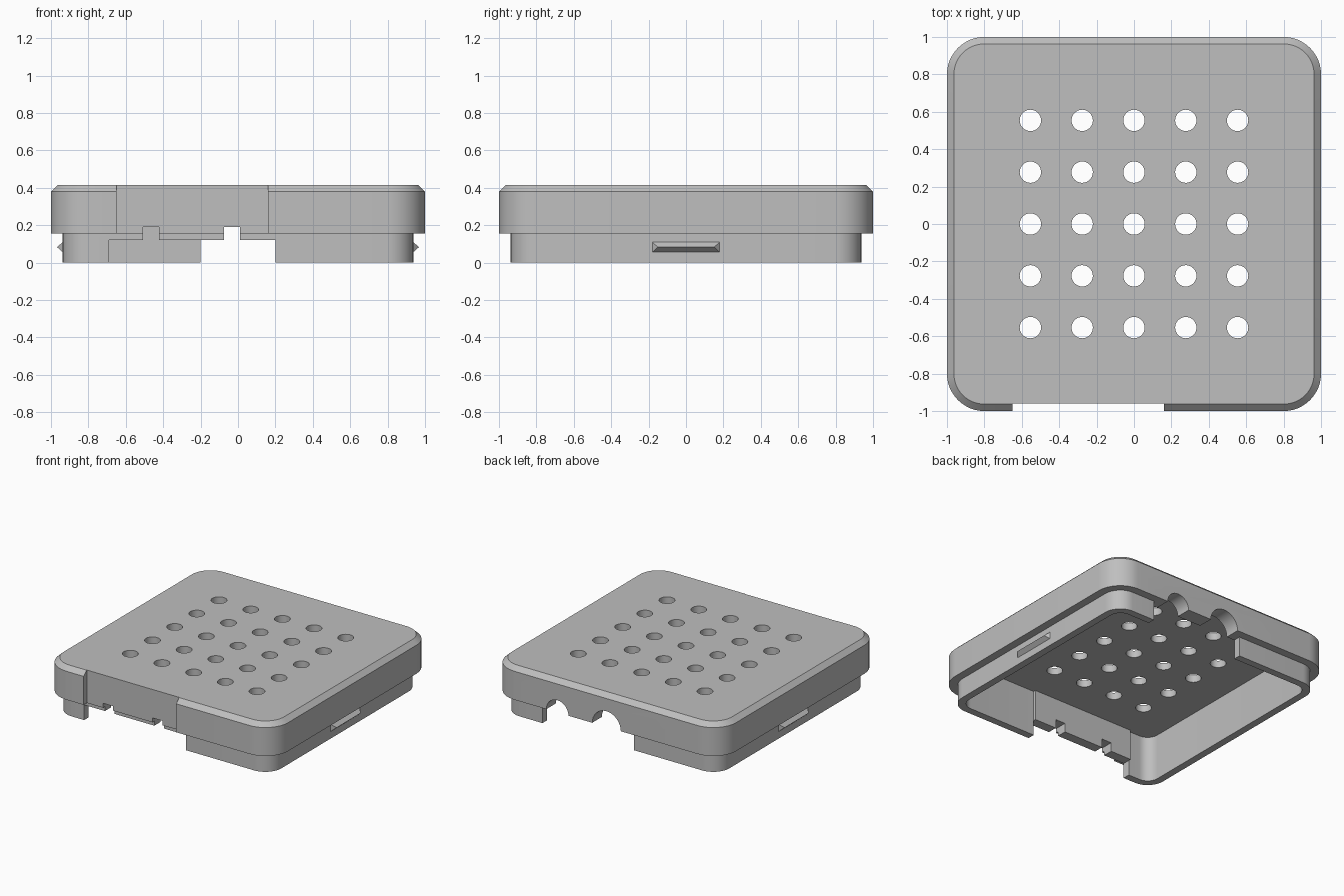
import bpy, bmesh, math
from mathutils import Vector

old = bpy.data.objects.get("Cube")
if old:
    bpy.data.objects.remove(old, do_unlink=True)

GREY = bpy.data.materials.new("plain_grey")
GREY.use_nodes = True
COLOUR = (0.52, 0.52, 0.52, 1)
GREY.diffuse_color = COLOUR
GREY.node_tree.nodes["Principled BSDF"].inputs["Base Color"].default_value = COLOUR


def finish(name, bm):
    bmesh.ops.recalc_face_normals(bm, faces=bm.faces)
    mesh = bpy.data.meshes.new(name)
    bm.to_mesh(mesh)
    bm.free()
    mesh.materials.append(GREY)
    obj = bpy.data.objects.new(name, mesh)
    bpy.context.collection.objects.link(obj)
    return obj


def rounded_square(half, radius, steps=12):
    """Corner-rounded square outline, counter-clockwise."""
    pts = []
    for corner in range(4):
        start = corner * math.pi / 2
        sx = 1 if corner in (0, 3) else -1
        sy = 1 if corner < 2 else -1
        for i in range(steps + 1):
            a = start + i / steps * math.pi / 2
            pts.append((sx * (half - radius) + radius * math.cos(a),
                        sy * (half - radius) + radius * math.sin(a)))
    return pts


def loft(name, sections):
    """Closed solid through rounded squares given as (half, radius, z)."""
    bm = bmesh.new()
    rings = [[bm.verts.new((x, y, z)) for x, y in rounded_square(h, r)]
             for h, r, z in sections]
    for low, high in zip(rings, rings[1:]):
        n = len(low)
        for i in range(n):
            j = (i + 1) % n
            bm.faces.new((low[i], low[j], high[j], high[i]))
    bm.faces.new(rings[0][::-1])
    bm.faces.new(rings[-1])
    return finish(name, bm)


def box(name, x0, x1, y0, y1, z0, z1):
    bm = bmesh.new()
    bmesh.ops.create_cube(bm, size=1)
    for v in bm.verts:
        v.co = Vector(((x0 + x1) / 2 + v.co.x * (x1 - x0),
                       (y0 + y1) / 2 + v.co.y * (y1 - y0),
                       (z0 + z1) / 2 + v.co.z * (z1 - z0)))
    return finish(name, bm)


def cylinder(name, radius, depth, location, along_y=False):
    bm = bmesh.new()
    bmesh.ops.create_cone(bm, cap_ends=True, segments=32, radius1=radius,
                          radius2=radius, depth=depth)
    for v in bm.verts:
        if along_y:
            v.co = Vector((v.co.x, v.co.z, v.co.y))
        v.co += Vector(location)
    return finish(name, bm)


def combine(target, tool, operation="DIFFERENCE"):
    mod = target.modifiers.new("shape", "BOOLEAN")
    mod.operation, mod.object, mod.solver = operation, tool, "EXACT"
    bpy.context.view_layer.objects.active = target
    bpy.ops.object.modifier_apply(modifier=mod.name)
    bpy.data.objects.remove(tool, do_unlink=True)


# Lid shell: plug-in lip, overhanging rim and chamfered top
LIP_TOP = 0.155
lid = loft("lid_shell", [(0.937, 0.14, 0), (0.937, 0.14, LIP_TOP),
                         (1, 0.2, LIP_TOP), (1, 0.2, 0.38), (0.963, 0.163, 0.415)])
combine(lid, loft("cavity", [(0.88, 0.09, -0.1), (0.88, 0.09, 0.36)]))

# Thickened front wall behind the recess
combine(lid, box("front_pad", -0.69, 0.2, -0.92, -0.86, 0.05, 0.39), "UNION")

# Front recess, port opening and two small notches
combine(lid, box("recess", -0.65, 0.16, -1.2, -0.96, -0.1, 0.6))
combine(lid, box("front_opening", -0.69, 0.2, -1.2, -0.8, -0.1, 0.12))
for x in (-0.465, -0.033):
    combine(lid, box("notch", x - 0.043, x + 0.043, -1.2, -0.8, -0.1, 0.19))

# Back opening with two cable arches
combine(lid, box("back_opening", -0.2, 0.6, 0.8, 1.2, -0.1, LIP_TOP))
for x, r in ((-0.005, 0.125), (0.425, 0.097)):
    combine(lid, cylinder("arch", r, 0.4, (x, 1, LIP_TOP), along_y=True))

# Grid of vent holes
for i in range(-2, 3):
    for j in range(-2, 3):
        combine(lid, cylinder("vent", 0.057, 0.3, (i * 0.277, j * 0.277, 0.4)))

# Snap ridges on both sides of the lip
for side, label in ((1, "left"), (-1, "right")):
    bm = bmesh.new()
    base = [bm.verts.new((side * 0.93, y, z))
            for y, z in ((-0.187, 0.05), (0.187, 0.05), (0.187, 0.115), (-0.187, 0.115))]
    a, b = [bm.verts.new((side * 0.968, y, 0.083)) for y in (-0.15, 0.15)]
    bm.faces.new(base)
    for face in ((base[0], base[1], b, a), (base[2], base[3], a, b),
                 (base[1], base[2], b), (base[3], base[0], a)):
        bm.faces.new(face)
    finish(label + "_snap_ridge", bm)

# Smooth the round corners, keep crisp edges
bpy.ops.object.select_all(action="DESELECT")
lid.select_set(True)
bpy.context.view_layer.objects.active = lid
bpy.ops.object.shade_smooth_by_angle(angle=math.radians(30))
